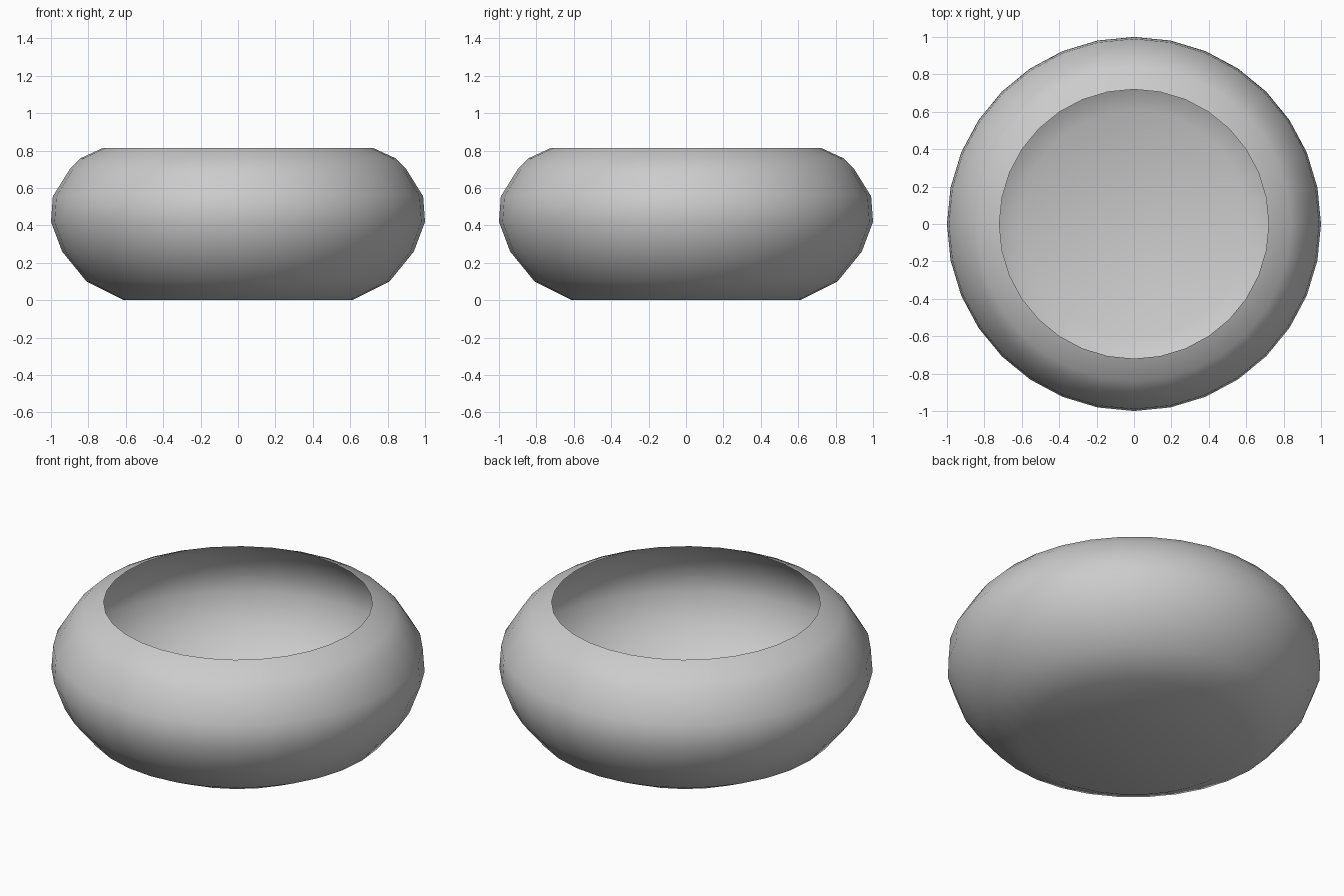
import bpy, bmesh, math

if "Cube" in bpy.data.objects:
    bpy.data.objects.remove(bpy.data.objects["Cube"])

SIDES = 32
# Outer profile (radius, height), from foot to rim
PROFILE = [(0.61, 0.0), (0.81, 0.10), (0.94, 0.26), (1.0, 0.42),
           (0.99, 0.555), (0.90, 0.70), (0.84, 0.76), (0.72, 0.815)]

bm = bmesh.new()

# Rings of the round bowl wall
rings = [[bm.verts.new((r * math.cos(2 * math.pi * i / SIDES),
                        r * math.sin(2 * math.pi * i / SIDES), z))
          for i in range(SIDES)] for r, z in PROFILE]
for low, high in zip(rings, rings[1:]):
    for i in range(SIDES):
        j = (i + 1) % SIDES
        bm.faces.new((low[i], low[j], high[j], high[i]))

# Flat floor, fanned from the centre
centre = bm.verts.new((0, 0, 0))
for i in range(SIDES):
    bm.faces.new((centre, rings[0][(i + 1) % SIDES], rings[0][i]))

for f in bm.faces:
    f.smooth = True
mesh = bpy.data.meshes.new("bowl")
bm.to_mesh(mesh)
bm.free()
bowl = bpy.data.objects.new("bowl", mesh)
bpy.context.collection.objects.link(bowl)
